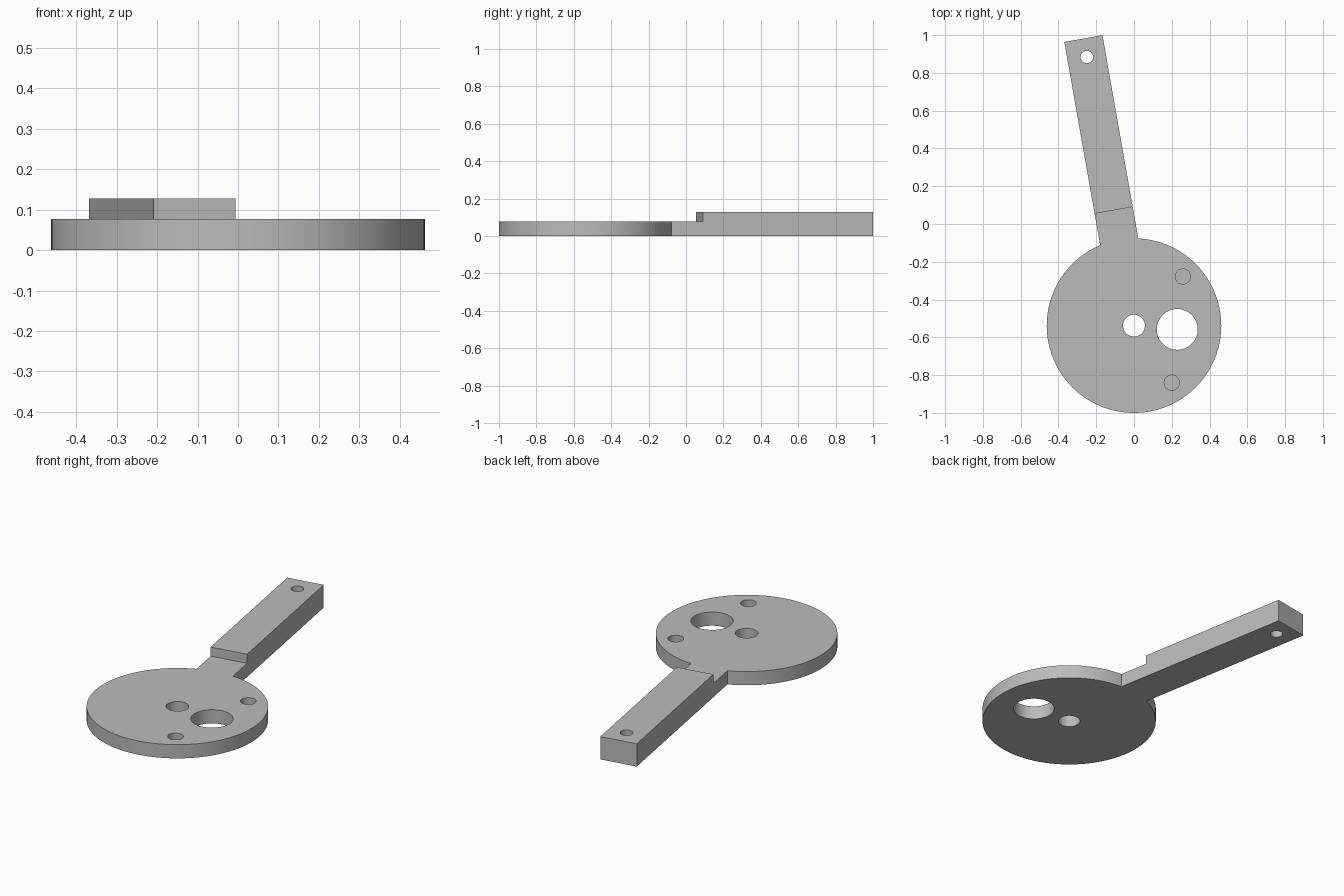
import bpy
import bmesh
from math import radians, sin, cos
from mathutils import Matrix, Vector

cube = bpy.data.objects.get("Cube")
if cube:
    bpy.data.objects.remove(cube, do_unlink=True)

CENTRE = Vector((0, -0.538, 0))
DISC_R, DISC_H, ARM_H = 0.462, 0.077, 0.128
ARM_W, ARM_STEP, ARM_END = 0.205, 0.62, 1.543
TILT = radians(10)

grey = bpy.data.materials.new("grey metal")
grey.use_nodes = True
COLOUR = (0.5, 0.5, 0.5, 1)
grey.diffuse_color = COLOUR
grey.node_tree.nodes["Principled BSDF"].inputs["Base Color"].default_value = COLOUR


def finish(bm, name):
    bmesh.ops.recalc_face_normals(bm, faces=bm.faces)
    mesh = bpy.data.meshes.new(name)
    bm.to_mesh(mesh)
    bm.free()
    mesh.materials.append(grey)
    obj = bpy.data.objects.new(name, mesh)
    bpy.context.collection.objects.link(obj)
    return obj


def cylinder(name, x, y, radius, bottom, top, segments):
    bm = bmesh.new()
    bmesh.ops.create_cone(bm, cap_ends=True, segments=segments,
                          radius1=radius, radius2=radius, depth=top - bottom,
                          matrix=Matrix.Translation((x, y, (top + bottom) / 2)))
    return finish(bm, name)


def combine(target, tool, operation):
    mod = target.modifiers.new(operation.lower(), "BOOLEAN")
    mod.operation, mod.solver, mod.object = operation, "EXACT", tool
    bpy.context.view_layer.objects.active = target
    bpy.ops.object.modifier_apply(modifier=mod.name)
    bpy.data.objects.remove(tool, do_unlink=True)


# Round plate
lever = cylinder("disc_with_arm", CENTRE.x, CENTRE.y, DISC_R, 0, DISC_H, 128)

# Arm: stepped side profile, extruded across its width and tilted about the disc centre
bm = bmesh.new()
profile = [(0.35, 0), (ARM_END, 0), (ARM_END, ARM_H), (ARM_STEP, ARM_H),
           (ARM_STEP, DISC_H), (0.35, DISC_H)]
face = bm.faces.new([bm.verts.new((-ARM_W / 2, y, z)) for y, z in profile])
side = bmesh.ops.extrude_face_region(bm, geom=[face])
bmesh.ops.translate(bm, vec=(ARM_W, 0, 0),
                    verts=[v for v in side["geom"] if isinstance(v, bmesh.types.BMVert)])
bm.transform(Matrix.Translation(CENTRE) @ Matrix.Rotation(TILT, 4, "Z"))
combine(lever, finish(bm, "arm"), "UNION")

# Through holes start below the base; the two pin sockets are blind
THROUGH, BLIND = -0.1, 0.026
holes = [
    ("shaft_hole", 0, CENTRE.y, 0.058, THROUGH),
    ("large_hole", 0.229, -0.558, 0.108, THROUGH),
    ("arm_hole", -0.25, 0.884, 0.033, THROUGH),
    ("rear_socket", 0.259, -0.278, 0.04, BLIND),
    ("front_socket", 0.2, -0.84, 0.04, BLIND),
]
for name, x, y, radius, bottom in holes:
    combine(lever, cylinder(name, x, y, radius, bottom, 0.3, 64), "DIFFERENCE")

# Smooth round walls, crisp edges
bpy.ops.object.select_all(action="DESELECT")
lever.select_set(True)
bpy.context.view_layer.objects.active = lever
bpy.ops.object.shade_smooth_by_angle(angle=radians(30))
